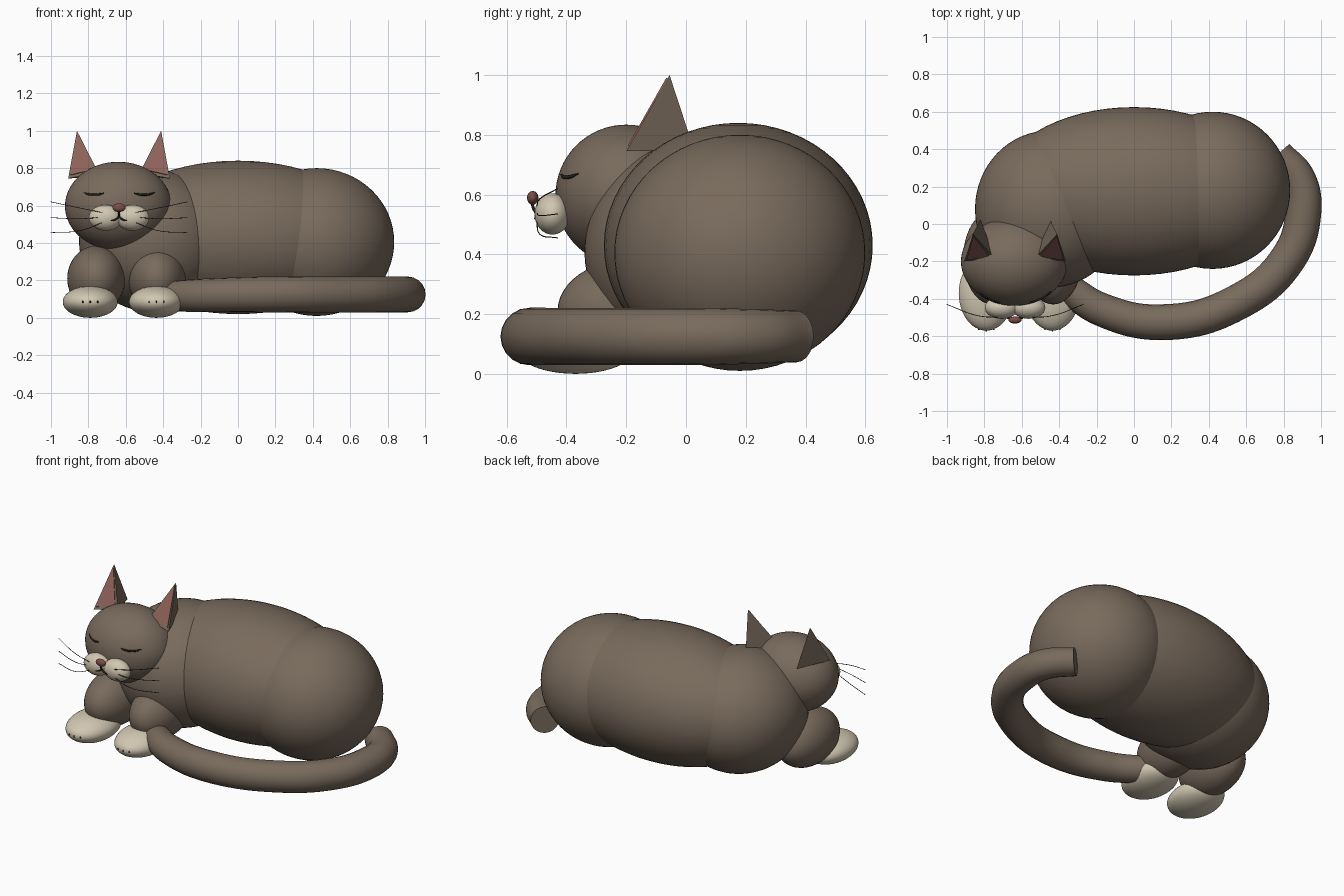
import bpy, bmesh, math
from mathutils import Vector

cube = bpy.data.objects.get("Cube")
if cube:
    bpy.data.objects.remove(cube, do_unlink=True)


def material(name, rgb):
    m = bpy.data.materials.new(name)
    m.use_nodes = True
    color = (*rgb, 1)
    m.diffuse_color = color
    bsdf = next(n for n in m.node_tree.nodes if n.type == 'BSDF_PRINCIPLED')
    bsdf.inputs["Base Color"].default_value = color
    bsdf.inputs["Roughness"].default_value = 0.8
    return m


FUR = material("brown grey fur", (0.19, 0.145, 0.108))
CREAM = material("cream fur", (0.64, 0.57, 0.44))
PINK = material("ear pink", (0.27, 0.12, 0.10))
NOSE = material("nose pink", (0.20, 0.075, 0.065))
DARK = material("dark line", (0.02, 0.015, 0.012))

HEAD_X = -0.64
SIDES = (("right", -1), ("left", 1))


def ellipsoid(name, center, radii, mat, segments=48):
    bpy.ops.mesh.primitive_uv_sphere_add(segments=segments, ring_count=segments // 2,
                                         location=center)
    ob = bpy.context.object
    ob.name = name
    ob.scale = radii
    bpy.ops.object.transform_apply(location=False, rotation=False, scale=True)
    bpy.ops.object.shade_smooth()
    ob.data.materials.append(mat)
    return ob


def tube(name, points, radius, mat, taper=None, sides=2, steps=10):
    curve = bpy.data.curves.new(name, 'CURVE')
    curve.dimensions = '3D'
    curve.bevel_depth = radius
    curve.bevel_resolution = sides
    curve.resolution_u = steps
    curve.use_fill_caps = True
    spline = curve.splines.new('BEZIER')
    spline.bezier_points.add(len(points) - 1)
    for i, (bp, p) in enumerate(zip(spline.bezier_points, points)):
        bp.co = p
        bp.handle_left_type = bp.handle_right_type = 'AUTO'
        bp.radius = taper[i] if taper else 1
    curve.materials.append(mat)
    ob = bpy.data.objects.new(name, curve)
    bpy.context.collection.objects.link(ob)
    return ob


def solid(name, verts, faces, mat):
    bm = bmesh.new()
    vs = [bm.verts.new(v) for v in verts]
    for f in faces:
        bm.faces.new([vs[i] for i in f])
    bmesh.ops.recalc_face_normals(bm, faces=bm.faces)
    mesh = bpy.data.meshes.new(name)
    bm.to_mesh(mesh)
    bm.free()
    mesh.materials.append(mat)
    ob = bpy.data.objects.new(name, mesh)
    bpy.context.collection.objects.link(ob)
    return ob


# Overlapping body masses
ellipsoid("body", (0, 0.175, 0.43), (0.74, 0.45, 0.41), FUR, 64)
ellipsoid("hindquarters", (0.42, 0.18, 0.405), (0.415, 0.42, 0.395), FUR, 64)
ellipsoid("chest", (-0.45, 0.08, 0.41), (0.40, 0.42, 0.38), FUR, 64)
ellipsoid("head", (HEAD_X, -0.2, 0.597), (0.285, 0.237, 0.237), FUR, 64)

# Front legs and paws, with toe marks
for side, s in SIDES:
    ellipsoid(side + "_front_leg", (-0.595 + s * 0.163, -0.18, 0.21), (0.155, 0.25, 0.175), FUR)
    px, py, pz = -0.613 + s * 0.177, -0.37, 0.085
    ellipsoid(side + "_paw", (px, py, pz), (0.147, 0.2, 0.085), CREAM)
    for i, dx in enumerate((-0.04, 0, 0.04)):
        front = py - 0.2 * math.sqrt(1 - (dx / 0.147) ** 2)
        ellipsoid(f"{side}_toe_mark_{i + 1}", (px + dx, front, pz), (0.004, 0.005, 0.007), DARK, 8)

# Tail sweeping around the front
tail = [(0.765, 0.37, 0.125), (0.88, 0.24, 0.125), (0.905, 0.06, 0.125), (0.82, -0.19, 0.125),
        (0.55, -0.42, 0.125), (0.16, -0.525, 0.125), (-0.18, -0.455, 0.12), (-0.36, -0.34, 0.115)]
tube("tail", tail, 0.096, FUR, [0.9, 0.95, 1, 1, 1, 1, 0.93, 0.85], 8, 12)
ellipsoid("tail_tip", tail[-1], (0.08, 0.08, 0.08), FUR, 32)

# Face, mirrored about the middle of the head
for side, s in SIDES:
    def at(x, y, z):
        return Vector((HEAD_X + 0.004 + s * x, y, z))

    # Three sided ear with a pink plate on its front
    apex, outer = at(0.225, -0.055, 1.0), at(0.272, -0.2, 0.745)
    inner, back = at(0.11, -0.18, 0.775), at(0.185, 0.027, 0.75)
    solid(side + "_ear", (apex, outer, inner, back),
          ((0, 1, 2), (0, 2, 3), (0, 3, 1), (1, 3, 2)), FUR)
    middle = (apex + outer + inner) / 3
    normal = (outer - apex).cross(inner - apex).normalized()
    if normal.y > 0:
        normal = -normal
    rim = [middle.lerp(p, k) for p, k in ((apex, 0.93), (outer, 0.82), (inner, 0.74))]
    top = [p + normal * 0.005 for p in rim]
    solid(side + "_inner_ear", rim + top,
          ((0, 1, 2), (3, 4, 5), (0, 1, 4, 3), (1, 2, 5, 4), (2, 0, 3, 5)), PINK)

    ellipsoid(side + "_muzzle", at(0.072, -0.447, 0.535), (0.09, 0.06, 0.069), CREAM, 32)

    # Closed eyelid follows the surface of the head
    lid = []
    for x, z in ((0.08, 0.667), (0.105, 0.660), (0.135, 0.658), (0.165, 0.661), (0.19, 0.670)):
        depth = math.sqrt(1 - (x / 0.285) ** 2 - ((z - 0.597) / 0.237) ** 2)
        lid.append(at(x, -0.2 - 0.238 * depth, z))
    tube(side + "_closed_eye", lid, 0.006, DARK, [0.4, 1, 1, 1, 0.4])

    tube(side + "_mouth", [at(0, -0.503, 0.54), at(0.018, -0.502, 0.526), at(0.042, -0.506, 0.519)],
         0.005, DARK, [1, 1, 0.5])

    # Whiskers
    for i, (root, mid, end) in enumerate(((0.56, 0.585, 0.62), (0.54, 0.53, 0.535),
                                          (0.515, 0.468, 0.455))):
        tube(f"{side}_whisker_{i + 1}", [at(0.075, -0.5, root), at(0.2, -0.49, mid),
                                         at(0.365, -0.43, end)], 0.0018, DARK, None, 1, 8)

ellipsoid("nose", (HEAD_X + 0.004, -0.513, 0.589), (0.035, 0.019, 0.023), NOSE, 32)
tube("mouth_line", [(HEAD_X + 0.004, -0.515, 0.572), (HEAD_X + 0.004, -0.511, 0.555),
                    (HEAD_X + 0.004, -0.503, 0.54)], 0.005, DARK)
